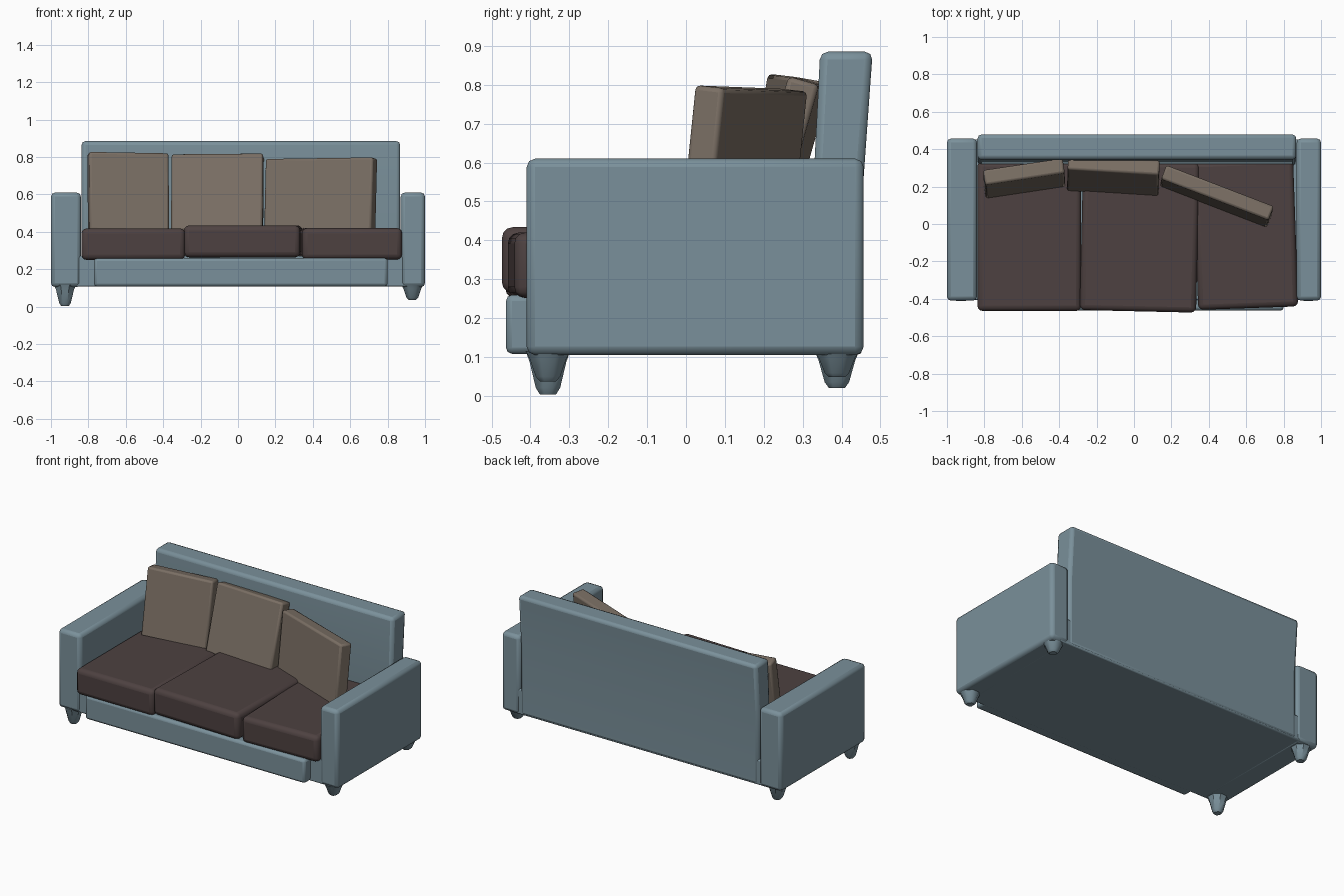
import bpy
import bmesh
from math import radians
from mathutils import Matrix, Euler

if "Cube" in bpy.data.objects:
    bpy.data.objects.remove(bpy.data.objects["Cube"], do_unlink=True)


def material(name, rgb):
    m = bpy.data.materials.new(name)
    m.use_nodes = True
    m.diffuse_color = (*rgb, 1)
    m.node_tree.nodes["Principled BSDF"].inputs["Base Color"].default_value = (*rgb, 1)
    return m


BLUE = material("dusty_blue_fabric", (0.195, 0.28, 0.325))
BROWN = material("dark_brown_fabric", (0.075, 0.053, 0.052))
TAUPE = material("taupe_fabric", (0.195, 0.158, 0.127))


def finish(name, bm, mat, bevel=0.0, segments=2, angle=35):
    """Turn a bmesh into a shaded object with rounded edges."""
    bmesh.ops.recalc_face_normals(bm, faces=bm.faces)
    mesh = bpy.data.meshes.new(name)
    bm.to_mesh(mesh)
    bm.free()
    mesh.materials.append(mat)
    ob = bpy.data.objects.new(name, mesh)
    bpy.context.collection.objects.link(ob)
    if bevel:
        mod = ob.modifiers.new("rounded_edges", 'BEVEL')
        mod.width = bevel
        mod.segments = segments
        mod.limit_method = 'ANGLE'
        mod.angle_limit = radians(25)
    bpy.ops.object.select_all(action='DESELECT')
    ob.select_set(True)
    bpy.context.view_layer.objects.active = ob
    bpy.ops.object.shade_smooth_by_angle(angle=radians(angle))
    return ob


def box(name, lo, hi, mat, bevel, segments=2):
    """Axis-aligned box between two corners."""
    bm = bmesh.new()
    bmesh.ops.create_cube(bm, size=1)
    for v in bm.verts:
        v.co = [l + (c + 0.5) * (h - l) for l, h, c in zip(lo, hi, v.co)]
    return finish(name, bm, mat, bevel, segments)


def cushion(name, base, size, turn, mat, bevel, segments):
    """Box standing on its base centre, turned by degrees about x, y, z."""
    bm = bmesh.new()
    bmesh.ops.create_cube(bm, size=1)
    bmesh.ops.translate(bm, verts=bm.verts, vec=(0, 0, 0.5))
    bmesh.ops.scale(bm, verts=bm.verts, vec=size)
    ob = finish(name, bm, mat, bevel, segments)
    ob.location = base
    ob.rotation_euler = Euler([radians(a) for a in turn])
    return ob


def extrude_x(name, profile, x0, x1, mat, bevel):
    """Side profile in y, z swept along x."""
    bm = bmesh.new()
    face = bm.faces.new([bm.verts.new((x0, y, z)) for y, z in profile])
    new = bmesh.ops.extrude_face_region(bm, geom=[face])["geom"]
    bmesh.ops.translate(bm, vec=(x1 - x0, 0, 0),
                        verts=[g for g in new if isinstance(g, bmesh.types.BMVert)])
    return finish(name, bm, mat, bevel)


def leg(name, x, y, bottom):
    """Eight-sided tapered foot."""
    bm = bmesh.new()
    rings = []
    for t, r in ((0, 0.022), (0.16, 0.034), (0.75, 0.051), (1, 0.062)):
        z = bottom + t * (0.115 - bottom)
        ring = bmesh.ops.create_circle(
            bm, segments=8, radius=r,
            matrix=Matrix.Translation((x, y, z)) @ Matrix.Rotation(radians(22.5), 4, 'Z'))
        rings.append(ring["verts"])
    for a, b in zip(rings, rings[1:]):
        for i in range(8):
            j = (i + 1) % 8
            bm.faces.new((a[i], a[j], b[j], b[i]))
    bm.faces.new(rings[0])
    bm.faces.new(rings[-1])
    return finish(name, bm, BLUE, angle=40)


# Frame: base, front skirt and arms
box("base", (-0.93, -0.405, 0.107), (0.93, 0.452, 0.27), BLUE, 0.008)
box("front_skirt", (-0.77, -0.463, 0.108), (0.8, -0.38, 0.26), BLUE, 0.016)
box("right_arm", (-1, -0.41, 0.105), (-0.84, 0.457, 0.61), BLUE, 0.022)
box("left_arm", (0.87, -0.41, 0.105), (1, 0.457, 0.61), BLUE, 0.022)

# Leaning backrest
extrude_x("backrest",
          [(0.31, 0.2), (0.345, 0.885), (0.48, 0.885), (0.456, 0.55), (0.456, 0.107), (0.33, 0.107)],
          -0.836, 0.867, BLUE, 0.02)

# Feet
leg("front_right_leg", -0.925, -0.355, 0.003)
leg("front_left_leg", 0.932, -0.355, 0.037)
leg("back_right_leg", -0.925, 0.388, 0.02)
leg("back_left_leg", 0.932, 0.388, 0.048)

# Seat cushions: base centre, size, turn
for name, base, size, yaw in (
        ("right_seat_cushion", (-0.56, -0.065, 0.25), (0.555, 0.8, 0.168), 0),
        ("middle_seat_cushion", (0.03, -0.067, 0.264), (0.622, 0.8, 0.17), -1.3),
        ("left_seat_cushion", (0.597, -0.055, 0.252), (0.535, 0.79, 0.168), 2)):
    cushion(name, base, size, (0, 0, yaw), BROWN, 0.028, 3)

# Back pillows: base centre, size, turn
for name, base, size, turn in (
        ("right_pillow", (-0.585, 0.207, 0.4), (0.43, 0.082, 0.425), (-10, 1, 8.5)),
        ("middle_pillow", (-0.112, 0.2, 0.4), (0.49, 0.082, 0.425), (-16, -0.5, -3.5)),
        ("left_pillow", (0.437, 0.128, 0.4), (0.615, 0.08, 0.393), (-6, -0.8, -21))):
    cushion(name, base, size, turn, TAUPE, 0.012, 2)
